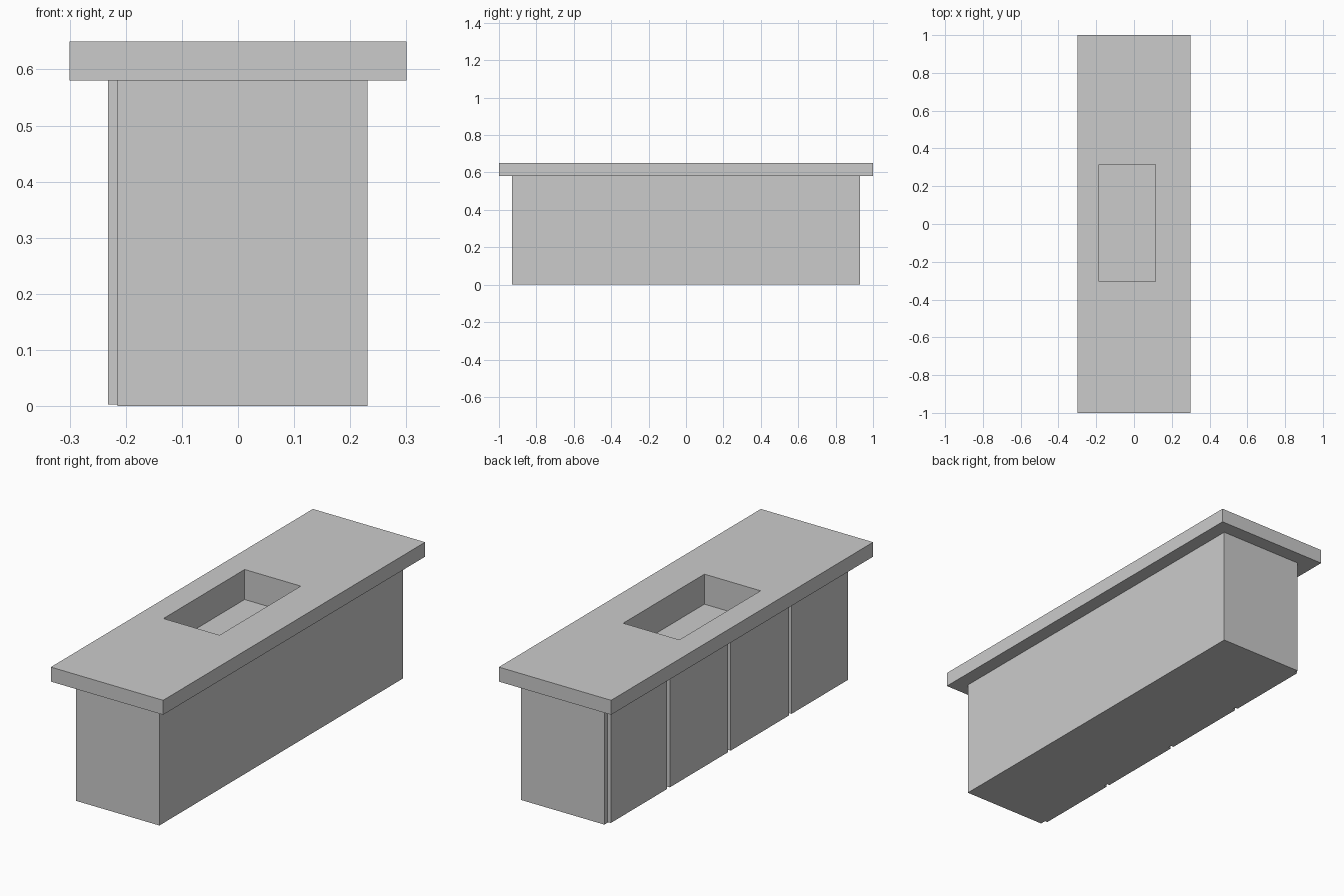
import bpy

if "Cube" in bpy.data.objects:
    bpy.data.objects.remove(bpy.data.objects["Cube"])


def box(name, x, y, z):
    """Axis-aligned box from (min, max) ranges."""
    bpy.ops.mesh.primitive_cube_add(
        size=1, location=[(a + b) / 2 for a, b in (x, y, z)])
    ob = bpy.context.object
    ob.name = name
    ob.scale = [b - a for a, b in (x, y, z)]
    bpy.ops.object.transform_apply(location=False, rotation=False, scale=True)
    return ob


# Cabinet body and overhanging worktop
body = box("cabinet_body", (-0.215, 0.231), (-0.93, 0.93), (0, 0.58))
top = box("worktop", (-0.3, 0.3), (-1, 1), (0.58, 0.65))

# Sink recess cut through the worktop into the cabinet
cutter = box("sink_cutter", (-0.185, 0.115), (-0.305, 0.315), (0.505, 0.75))
for ob in (body, top):
    mod = ob.modifiers.new("sink_recess", 'BOOLEAN')
    mod.operation = 'DIFFERENCE'
    mod.solver = 'EXACT'
    mod.object = cutter
    bpy.context.view_layer.objects.active = ob
    bpy.ops.object.modifier_apply(modifier=mod.name)
bpy.data.objects.remove(cutter)

# Four door panels along the left side, separated by narrow gaps
edges = [-0.915, -0.465, 0, 0.465, 0.915]
gap = 0.01
for i in range(4):
    box(f"door_{i + 1}", (-0.232, -0.215),
        (edges[i] + gap, edges[i + 1] - gap), (0.003, 0.58))
